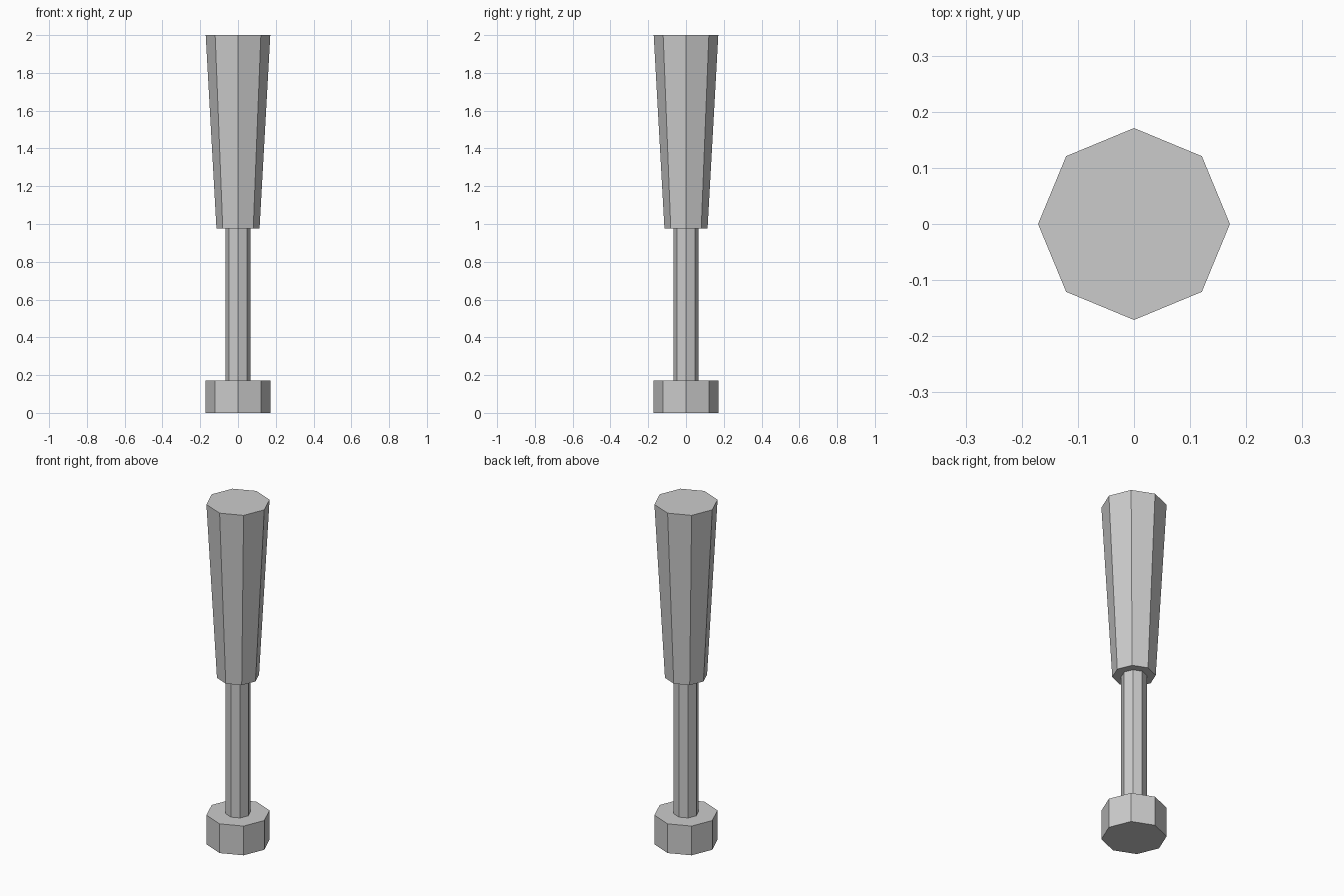
import bpy

if "Cube" in bpy.data.objects:
    bpy.data.objects.remove(bpy.data.objects["Cube"])

SIDES = 8


def octagonal_part(name, z0, z1, r0, r1, fill='NGON'):
    """Eight-sided, flat-shaded section with corners on the x and y axes."""
    bpy.ops.mesh.primitive_cone_add(
        vertices=SIDES, radius1=r0, radius2=r1, depth=z1 - z0,
        end_fill_type=fill, location=(0, 0, (z0 + z1) / 2))
    part = bpy.context.object
    part.name = name
    return part


# Straight foot
octagonal_part("foot", 0.0, 0.172, 0.171, 0.171)

# Slim shaft, open where it meets the other parts
octagonal_part("shaft", 0.172, 0.975, 0.067, 0.067, 'NOTHING')

# Body widening towards the top
octagonal_part("tapered_body", 0.975, 2.0, 0.114, 0.171)
